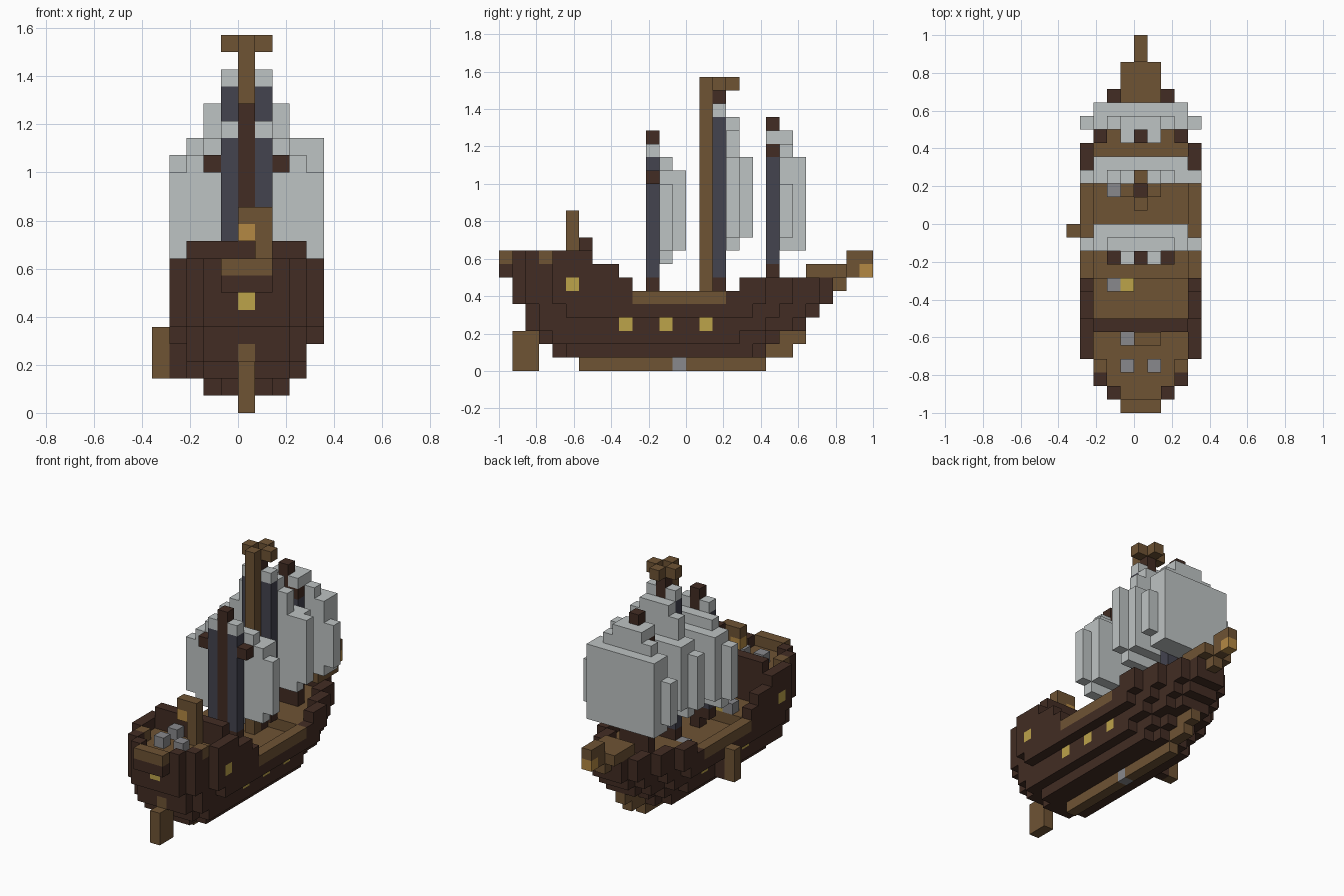
import bpy, bmesh
from mathutils import Vector

cube = bpy.data.objects.get("Cube")
if cube:
    bpy.data.objects.remove(cube)

U = 1 / 14  # block size


def linear(c):
    c /= 255
    return c / 12.92 if c < 0.04 else ((c + 0.055) / 1.055) ** 2.4


def material(name, rgb):
    m = bpy.data.materials.new(name)
    m.use_nodes = True
    col = tuple(linear(c) for c in rgb) + (1,)
    m.diffuse_color = col
    bsdf = m.node_tree.nodes["Principled BSDF"]
    bsdf.inputs["Base Color"].default_value = col
    bsdf.inputs["Roughness"].default_value = 0.9
    return m


MATS = {
    "dark": material("dark timber", (66, 44, 35)),
    "wood": material("light timber", (110, 83, 52)),
    "sail": material("sail canvas", (190, 195, 195)),
    "slate": material("slate rigging", (67, 67, 79)),
    "yellow": material("window yellow", (188, 163, 74)),
    "amber": material("lantern amber", (180, 137, 68)),
    "grey": material("iron grey", (137, 137, 140)),
}
KEYS = list(MATS)
cells = {}  # block position -> (part, colour)


def fill(part, col, xs, ys, zs):
    """Fill a box of blocks; each span is (first, end) or a single index."""
    spans = [range(*s) if isinstance(s, tuple) else (s,) for s in (xs, ys, zs)]
    for x in spans[0]:
        for y in spans[1]:
            for z in spans[2]:
                cells[x, y, z] = (part, col)


# Hull layers: stern end, bow end, greatest half width, half widths at the stern
LAYERS = {
    1: (-10, 6, 2, (1, 2)),
    2: (-11, 7, 3, (2, 3)),
    3: (-12, 9, 3, (2, 3)),
    4: (-12, 10, 4, (2, 3, 3)),
    5: (-13, 11, 4, (2, 3, 3)),
    6: (-13, 11, 4, (2, 3, 3)),
    7: (-14, 11, 4, (1, 2, 3, 3)),
    8: (-14, 11, 4, (1, 2, 3, 3)),
}
BOW = (1, 2, 2, 3, 3)


def half_width(y, z):
    a, b, w, stern = LAYERS[z]
    if not a <= y < b:
        return -1
    if y - a < len(stern):
        w = min(w, stern[y - a])
    if b - 1 - y < len(BOW):
        w = min(w, BOW[b - 1 - y])
    return w


def deck_level(y):
    return 7 if y < -7 else 5 if y < -4 or y > 2 else 4


def rim_top(y):
    return 8 if y < -7 else 7 if y < -5 else 6 if y == -5 or y > 3 else 5


# Hull shell, decks and rails
for z in LAYERS:
    for y in range(-14, 11):
        w = half_width(y, z)
        for x in range(-w, w + 1):
            rim = abs(x) == w or any(
                abs(x) > half_width(n, z) for n in (y - 1, y + 1))
            if z > rim_top(y) or (z > deck_level(y) and not rim):
                continue
            part, col = "hull", "dark"
            if z == deck_level(y) and not rim and y != -8:
                part, col = "deck", "wood"
            elif z == 5 and -4 <= y < 3:
                part, col = "waist_rail", "wood"
            elif z == 8 and (y == -11 or (y < -12 and abs(x) < 2)):
                part, col = "stern_rail", "wood"
            cells[x, y, z] = (part, col)

# Keel, stem, sternpost and rudder
fill("keel", "wood", 0, (-8, 6), 0)
fill("keel", "grey", 0, -1, 0)
fill("stem", "wood", 0, (6, 8), 1)
fill("stem", "wood", 0, (7, 9), 2)
fill("sternpost", "wood", 0, -12, 3)
fill("rudder", "wood", 0, (-13, -11), (0, 3))

# Windows
for side in (-1, 1):
    for y in (-5, -2, 1):
        fill("windows", "yellow", 3 * side, y, 3)
    fill("windows", "yellow", 4 * side, -9, 6)
fill("windows", "yellow", 0, -13, 6)

# Bulkhead and stern lantern post
fill("bulkhead", "dark", (-3, 4), -8, (8, 10))
fill("lantern_post", "wood", 1, -9, (8, 12))
fill("lantern_post", "wood", 0, -9, 11)
fill("stern_lantern", "amber", 0, -9, 10)

# Bowsprit with its lantern
fill("bowsprit", "wood", (-1, 2), (9, 12), 7)
fill("bowsprit", "wood", 0, 11, 6)
fill("bowsprit", "wood", 0, 12, 7)
fill("bowsprit", "wood", 0, (12, 14), 8)
fill("bow_lantern", "amber", 0, 13, 7)

# Anchor on one side
fill("anchor", "wood", -5, -1, (2, 5))
fill("anchor_mount", "dark", -4, -1, (2, 4))

# Deck fittings
for x, y, z in ((-1, -9, 8), (-1, -11, 8), (1, -11, 8), (-2, -5, 6), (-2, 2, 5)):
    fill("deck_fittings", "grey", x, y, z)
fill("deck_lamp", "yellow", -1, -5, 6)


def rig(name, y, mast_top, slate, cap, tops, panel, bottom):
    """Mast, side rigging and a sail of two stepped layers."""
    fill(name + "_mast", "dark", 0, y, (5, mast_top))
    for x in (-1, 1):
        fill(name + "_mast", "dark", x, y, (6, slate[0]))
        fill(name + "_rigging", "slate", x, y, slate)
        fill(name + "_sail", "sail", x, y, cap)
    for x in range(-4, 5):
        low = bottom + (1 if abs(x) == 4 else 0)
        fill(name + "_sail", "sail", x, y + 1, (low, tops[abs(x)]))
    fill(name + "_sail", "sail", (-3, 4), y + 2, panel)


rig("mizzen", -3, 18, (7, 16), 16, (16, 16, 16, 15, 14), (9, 15), 8)
rig("main", 2, 21, (7, 19), 19, (19, 19, 18, 16, 16), (10, 16), 9)
rig("fore", 6, 19, (8, 16), 17, (18, 18, 17, 16, 14), (9, 16), 9)
del cells[-4, 3, 15]
for x in (-1, 1):
    fill("fore_mast", "dark", x, 6, 16)
for x in (-2, 2):
    fill("mizzen_spar", "dark", x, -3, 14)

# Tall pole and lookout ring of the main mast
fill("main_pole", "wood", 0, 1, (5, 22))
for x, y in ((-1, 2), (1, 2), (0, 3)):
    fill("lookout_ring", "wood", x, y, 21)

# Turn each part's blocks into a clean outer skin
DIRS = [Vector(d) for d in ((1, 0, 0), (-1, 0, 0), (0, 1, 0),
                            (0, -1, 0), (0, 0, 1), (0, 0, -1))]


def build(part):
    bm = bmesh.new()
    used = []
    for pos, (owner, col) in cells.items():
        if owner != part:
            continue
        if col not in used:
            used.append(col)
        mid = Vector(pos) + Vector((0.5, 0.5, 0.5))
        for d in DIRS:
            if tuple(int(c) for c in Vector(pos) + d) in cells:
                continue
            u = Vector((d.y, d.z, d.x))
            v = d.cross(u)
            ring = [mid + (d + u * a + v * b) / 2
                    for a, b in ((1, 1), (-1, 1), (-1, -1), (1, -1))]
            f = bm.faces.new([bm.verts.new(p * U) for p in ring])
            f.material_index = used.index(col)
    bmesh.ops.remove_doubles(bm, verts=bm.verts, dist=U / 100)
    bmesh.ops.dissolve_limit(bm, angle_limit=0.01, verts=bm.verts,
                             edges=bm.edges, delimit={"MATERIAL"})
    me = bpy.data.meshes.new(part)
    bm.to_mesh(me)
    bm.free()
    for col in used:
        me.materials.append(MATS[col])
    bpy.context.collection.objects.link(bpy.data.objects.new(part, me))


for part in sorted({owner for owner, _ in cells.values()}):
    build(part)
